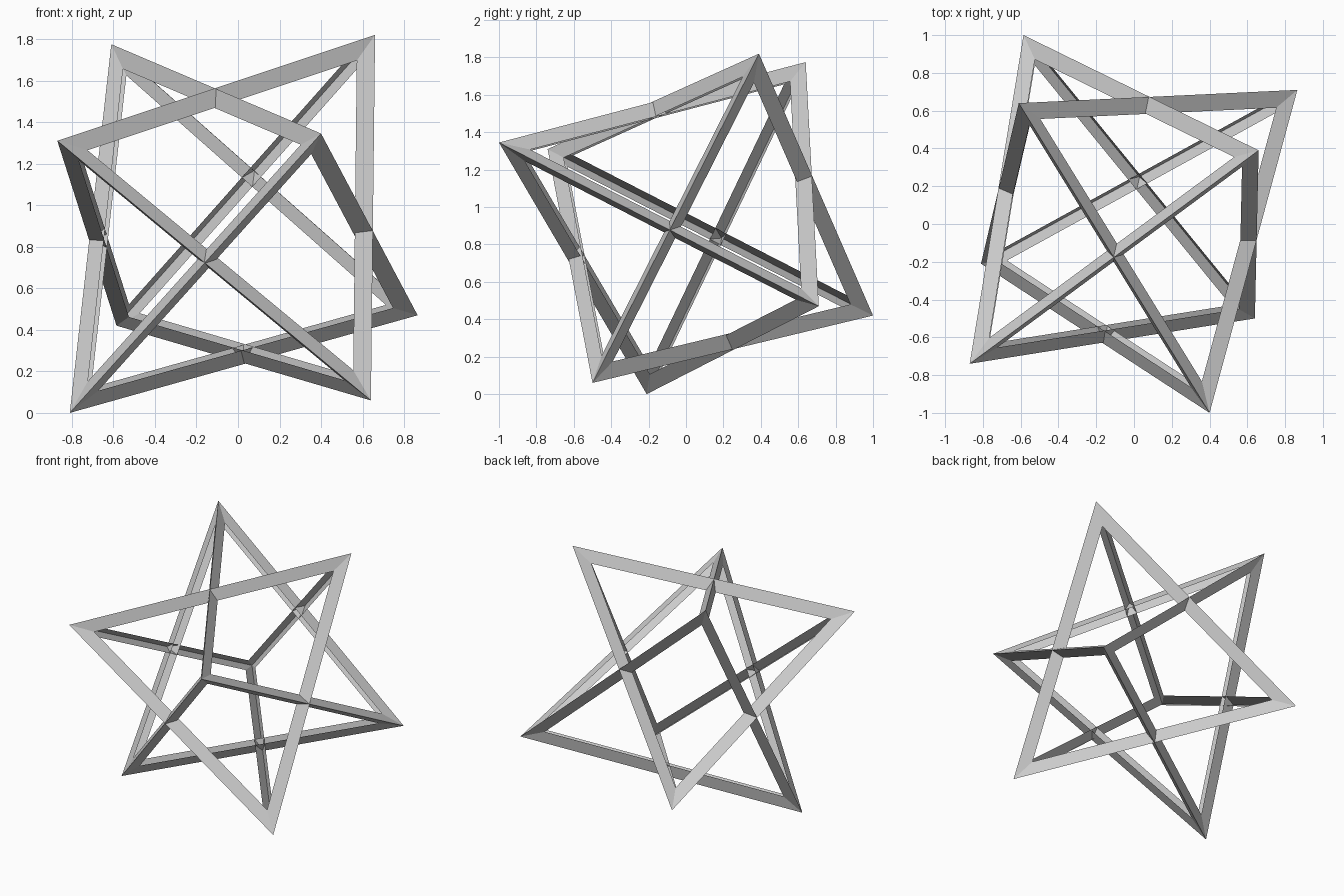
import bpy, bmesh
from mathutils import Vector

if "Cube" in bpy.data.objects:
    bpy.data.objects.remove(bpy.data.objects["Cube"])

BAND_INSET = 0.087   # width of the folded strip measured in the face plane
BAND_SINK = 0.020    # how far its free edge dips below the face plane


def tetra_frame(name, corners):
    """Hollow tetrahedron whose six edges are V-folded strips, mitred at the corners."""
    bm = bmesh.new()
    verts = [bm.verts.new(Vector(c)) for c in corners]
    bmesh.ops.convex_hull(bm, input=verts)
    bmesh.ops.recalc_face_normals(bm, faces=bm.faces)
    # inset each side, sink the inner triangle, then open it up
    sides = list(bm.faces)
    bmesh.ops.inset_individual(bm, faces=sides, thickness=BAND_INSET,
                               depth=-BAND_SINK, use_even_offset=True)
    bmesh.ops.delete(bm, geom=sides, context='FACES_ONLY')
    mesh = bpy.data.meshes.new(name)
    bm.to_mesh(mesh)
    bm.free()
    obj = bpy.data.objects.new(name, mesh)
    bpy.context.collection.objects.link(obj)
    return obj


# two interlocking frames sharing one centre
tetra_frame("first_tetrahedron_frame", [
    (-0.61, 0.64, 1.775), (0.40, -1.0, 1.345),
    (0.865, 0.71, 0.47), (-0.81, -0.21, 0.0)])
tetra_frame("second_tetrahedron_frame", [
    (0.66, 0.39, 1.82), (-0.87, -0.74, 1.31),
    (-0.585, 1.0, 0.42), (0.64, -0.50, 0.06)])
